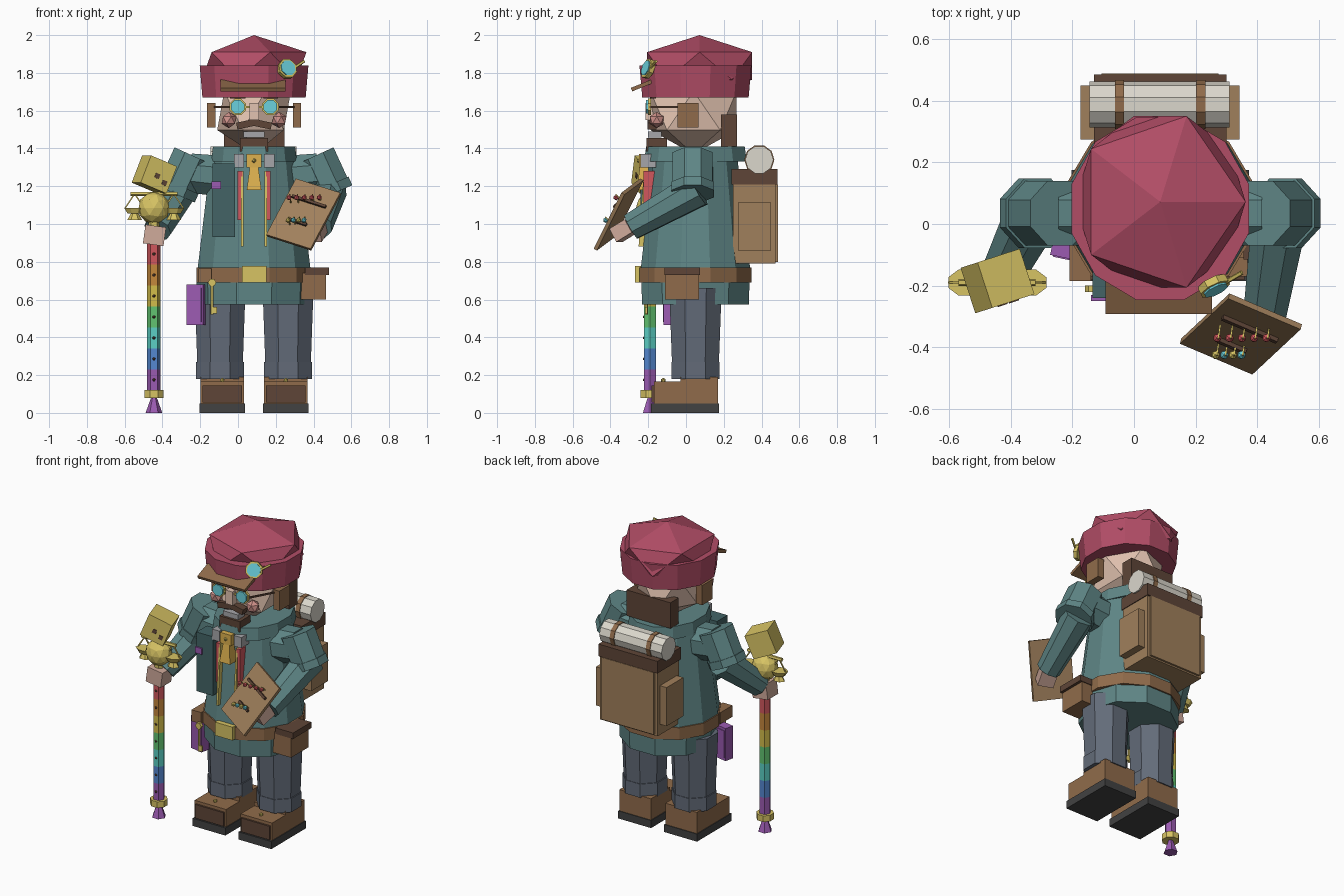
import bpy, bmesh, math
from mathutils import Vector as V, Matrix, Euler

if "Cube" in bpy.data.objects:
    bpy.data.objects.remove(bpy.data.objects["Cube"])

C, CY = 0.085, 0.05          # body axis
R = math.radians
COL = dict(teal='5F8585', dteal='456466', crimson='B04E66', skin='E2C2AF', pink='CC8F88', brown='8F6B4C',
           dark='5F473A', tan='9F7F5C', gold='D6C264', amber='DDB050', cyan='6BD0DC', purple='9A5BB0',
           slate='636B78', cream='DAD6CB', sole='444444', grey='A5A5A8', red='D0585E', orange='C4873F',
           yellow='D2BC4C', green='62C270', aqua='5CCFC4', blue='5587D0', hand='CFA99A')


def mat(c):
    if c not in bpy.data.materials:
        m = bpy.data.materials.new(c)
        h = COL[c]
        m.diffuse_color = [(int(h[i:i + 2], 16) / 255) ** 2.2 for i in (0, 2, 4)] + [1]
        m.use_nodes = True
        m.node_tree.nodes["Principled BSDF"].inputs["Base Color"].default_value = m.diffuse_color
    return bpy.data.materials[c]


def finish(name, bm, M, col):
    bmesh.ops.transform(bm, matrix=M, verts=bm.verts)
    me = bpy.data.meshes.new(name)
    bm.to_mesh(me)
    bm.free()
    me.materials.append(mat(col))
    ob = bpy.data.objects.new(name, me)
    bpy.context.collection.objects.link(ob)
    return ob


def box(name, loc, dims, col, rot=(0, 0, 0)):
    bm = bmesh.new()
    bmesh.ops.create_cube(bm, size=1)
    m = rot if isinstance(rot, Matrix) else Euler([R(a) for a in rot]).to_matrix()
    return finish(name, bm, Matrix.Translation(loc) @ m.to_4x4() @ Matrix.Diagonal((*dims, 1)), col)


def span(name, x, y, z, col):
    """Box from (min, max) pairs."""
    return box(name, [(a + b) / 2 for a, b in (x, y, z)], [b - a for a, b in (x, y, z)], col)


def tube(name, p, q, r1, r2, n, col):
    """Tapered prism from p to q."""
    p, q = V(p), V(q)
    bm = bmesh.new()
    bmesh.ops.create_cone(bm, cap_ends=True, segments=n, radius1=r1, radius2=r2, depth=(q - p).length)
    rot = (q - p).to_track_quat('Z', 'Y').to_matrix().to_4x4() @ Matrix.Rotation(math.pi / n, 4, 'Z')
    return finish(name, bm, Matrix.Translation((p + q) / 2) @ rot, col)


def ring(name, z0, z1, r0, r1, ky, n, col, cx=C, cy=CY):
    """Upright tapered prism, ky stretches it in y."""
    bm = bmesh.new()
    bmesh.ops.create_cone(bm, cap_ends=True, segments=n, radius1=r0, radius2=r1, depth=z1 - z0)
    M = Matrix.Translation((cx, cy, (z0 + z1) / 2)) @ Matrix.Diagonal((1, ky, 1, 1)) @ Matrix.Rotation(math.pi / n, 4, 'Z')
    return finish(name, bm, M, col)


def ico(name, loc, rad, col, sub=1):
    bm = bmesh.new()
    bmesh.ops.create_icosphere(bm, subdivisions=sub, radius=1)
    return finish(name, bm, Matrix.Translation(loc) @ Matrix.Diagonal((*rad, 1)), col)


# hat
ico('hat_crown', (C, 0.072, 1.837), (0.31, 0.327, 0.163), 'crimson')
ring('hat_band', 1.67, 1.84, 0.283, 0.298, 1.03, 12, 'crimson')
box('hat_visor', (0.08, -0.235, 1.733), (0.345, 0.115, 0.02), 'brown', (22, 0, 0))
n = V((0.42, -0.85, 0.32)).normalized()
c = V((0.26, -0.203, 1.822))
tube('hat_lens_rim', c - n * 0.015, c + n * 0.01, 0.054, 0.054, 8, 'gold')
tube('hat_lens', c, c + n * 0.016, 0.043, 0.043, 8, 'cyan')
tube('hat_lens_arm', c + V((0.03, 0.01, 0)), c + V((0.09, 0.045, 0.04)), 0.008, 0.008, 5, 'gold')

# head and face
ico('head', (C, 0.04, 1.6), (0.218, 0.268, 0.23), 'skin')
span('back_hair', (C - 0.16, C + 0.16), (0.185, 0.27), (1.41, 1.58), 'dark')
span('nose', (0.06, 0.11), (-0.215, -0.15), (1.55, 1.64), 'skin')
span('mouth', (0.03, 0.14), (-0.2, -0.13), (1.458, 1.49), 'grey')
span('beard', (0.01, 0.16), (-0.21, -0.1), (1.385, 1.455), 'dark')
for s in (-1, 1):
    x = C + s * 0.0865
    span('ear_muff', (C + s * 0.227 - 0.022, C + s * 0.227 + 0.022), (-0.045, 0.065), (1.51, 1.64), 'brown')
    tube('spectacle_rim', (x, -0.2, 1.62), (x, -0.185, 1.62), 0.047, 0.047, 8, 'gold')
    tube('spectacle_lens', (x, -0.212, 1.62), (x, -0.187, 1.62), 0.039, 0.039, 8, 'cyan')
    tube('spectacle_arm', (x + s * 0.04, -0.19, 1.62), (C + s * 0.21, -0.04, 1.62), 0.007, 0.007, 4, 'dark')
    ico('cheek', (C + s * 0.133, -0.155, 1.55), (0.043, 0.043, 0.043), 'pink')
    box('moustache', (C + s * 0.045, -0.18, 1.528), (0.095, 0.05, 0.036), 'dark', (0, s * 12, 0))
    span('eyebrow', (x - 0.04, x + 0.04), (-0.19, -0.16), (1.665, 1.69), 'dark')
tube('spectacle_bridge', (0.04, -0.195, 1.62), (0.13, -0.195, 1.62), 0.007, 0.007, 4, 'gold')

# coat
ring('coat_body', 0.74, 1.34, 0.312, 0.238, 0.97, 12, 'teal')
ring('coat_yoke', 1.33, 1.41, 0.235, 0.225, 1.2, 12, 'teal')
ring('coat_skirt', 0.575, 0.72, 0.3, 0.305, 0.99, 10, 'teal')
ring('belt', 0.69, 0.77, 0.316, 0.316, 0.97, 12, 'brown')
span('buckle', (0.02, 0.15), (-0.27, -0.23), (0.69, 0.778), 'gold')
span('coat_panel', (-0.135, -0.015), (-0.24, -0.13), (0.93, 1.32), 'dteal')
span('panel_badge', (-0.14, -0.09), (-0.25, -0.23), (1.185, 1.225), 'purple')
for s in (-1, 1):
    span('lapel_stripe', (C + s * 0.075 - 0.013, C + s * 0.075 + 0.013), (-0.225, -0.15), (1.02, 1.28), 'red')
    box('gold_trim', (C + s * 0.062, -0.222, 1.08), (0.013, 0.03, 0.4), 'gold', (-4, 0, 0))
    span('shirt_collar', (C + s * 0.08 - 0.027, C + s * 0.08 + 0.027), (-0.24, -0.16), (1.3, 1.37), 'grey')
tube('cravat', (C, -0.222, 1.18), (C, -0.222, 1.31), 0.055, 0.03, 4, 'amber')
span('cravat_knot', (C - 0.04, C + 0.04), (-0.25, -0.18), (1.3, 1.37), 'amber')
ico('cravat_pin', (C, -0.25, 1.335), (0.012,) * 3, 'gold')

# legs and boots
for s in (-1, 1):
    x = C + s * 0.18
    ring('trouser_leg', 0.2, 0.66, 0.128, 0.146, 1.03, 8, 'slate', x)
    ring('trouser_cuff', 0.18, 0.27, 0.138, 0.138, 1.0, 8, 'slate', x)
    x = C + s * 0.168
    span('boot_sole', (x - 0.12, x + 0.12), (-0.185, 0.175), (0, 0.05), 'sole')
    span('boot_toe', (x - 0.115, x + 0.115), (-0.17, 0.0), (0.05, 0.165), 'brown')
    span('boot_shaft', (x - 0.115, x + 0.115), (-0.03, 0.17), (0.05, 0.19), 'brown')
    span('toe_cap', (x - 0.105, x + 0.105), (-0.182, -0.16), (0.055, 0.145), 'dark')
    ico('boot_stud', (x, -0.12, 0.173), (0.013,) * 3, 'gold')

# arms
for s, wrist in ((-1, (-0.425, -0.16, 0.97)), (1, (0.425, -0.29, 0.985))):
    top, elbow = V((C + s * 0.325, 0.035, 1.362)), V((C + s * 0.415, 0.035, 1.165))
    tube('upper_arm', top, elbow, 0.114, 0.114, 8, 'teal')
    tube('elbow_cuff', elbow + V((-s * 0.018, 0, 0.04)), elbow + V((s * 0.002, 0, -0.005)), 0.122, 0.122, 8, 'teal')
    tube('shoulder', (C + s * 0.14, 0.035, 1.25), (C + s * 0.34, 0.035, 1.27), 0.118, 0.112, 8, 'teal')
    tube('forearm', elbow + V((-s * 0.02, 0.03, 0.02)), wrist, 0.1, 0.075, 8, 'teal')
box('staff_hand', (-0.442, -0.19, 0.94), (0.11, 0.11, 0.1), 'hand', (0, 8, 0))
box('tray_hand', (0.405, -0.33, 0.965), (0.1, 0.1, 0.08), 'hand', (30, 0, -20))

# staff
sx, sy = -0.445, -0.19
for i, k in enumerate(('purple', 'blue', 'aqua', 'green', 'yellow', 'orange', 'red')):
    z = 0.12 + i * 0.111
    ring('staff_segment', z, z + 0.111, 0.036, 0.036, 1, 6, k, sx, sy)
    ico('staff_stud', (sx, sy - 0.03, z + 0.055), (0.009,) * 3, 'dark')
ring('staff_tip', 0, 0.09, 0.044, 0.012, 1, 6, 'purple', sx, sy)
ring('staff_collar', 0.08, 0.12, 0.054, 0.054, 1, 8, 'gold', sx, sy)
ring('staff_neck', 0.89, 1.05, 0.03, 0.03, 1, 6, 'gold', sx, sy)
# scales and cube finial
ico('staff_orb', (sx, sy, 1.085), (0.085, 0.075, 0.085), 'gold', 2)
tube('scale_beam', (-0.57, sy, 1.16), (-0.32, sy, 1.16), 0.012, 0.012, 5, 'gold')
for x in (-0.547, -0.34):
    ring('scale_pan', 1.055, 1.085, 0.04, 0.06, 0.75, 8, 'gold', x, sy)
    ring('scale_pan_foot', 1.02, 1.055, 0.04, 0.02, 0.75, 6, 'gold', x, sy)
    for s in (-1, 1):
        tube('scale_chain', (x, sy, 1.16), (x + s * 0.053, sy, 1.08), 0.005, 0.005, 4, 'gold')
rc = Euler((0, R(22), R(18))).to_matrix()
cc = V((-0.443, -0.185, 1.262))
box('cube_finial', cc, (0.155,) * 3, 'gold', rc)
for o in ((-0.005, -0.075, -0.01), (0.045, -0.075, -0.03)):
    box('cube_mark', cc + rc @ V(o), (0.026, 0.012, 0.026), 'dark', rc)

# tray held in the other hand
u, w = V((0.235, -0.1, -0.075)).normalized(), V((0.16, 0.145, 0.295)).normalized()
n = u.cross(w).normalized()
w = n.cross(u)
rt = Matrix((u, w, n)).transposed()
tc = V((0.347, -0.357, 1.05))
box('tray', tc, (0.266, 0.366, 0.02), 'tan', rt)
for k, off, num, x0, z0, yy in (('red', 0.075, 5, 0.27, 1.14, -0.37), ('gold', -0.06, 4, 0.265, 1.02, -0.425)):
    box('tray_ledge', tc + w * off + n * 0.015, (0.2 if num > 4 else 0.1, 0.015, 0.02), 'dark', rt)
    for i in range(num):
        p = V((x0 + i * (0.04 if num > 4 else 0.028), yy, z0))
        ico('bead', p, (0.015,) * 3, 'cyan' if num == 4 and i % 2 else k)
        tube('bead_pin', p + V((0.004, -0.002, 0.018)), p - n * 0.05, 0.004, 0.004, 4, 'gold')

# backpack and bedroll
span('backpack', (C - 0.21, C + 0.21), (0.25, 0.475), (0.79, 1.25), 'tan')
span('backpack_flap', (C - 0.215, C + 0.215), (0.24, 0.485), (1.21, 1.29), 'dark')
span('backpack_back_panel', (C - 0.19, C + 0.19), (0.46, 0.488), (0.8, 1.21), 'tan')
for s in (-1, 1):
    x = C + s * 0.23
    span('side_pocket', (x - 0.028, x + 0.028), (0.275, 0.45), (0.86, 1.115), 'tan')
    x = C + s * 0.132
    tube('bedroll_strap', (x - 0.015, 0.388, 1.34), (x + 0.015, 0.388, 1.34), 0.08, 0.08, 10, 'brown')
tube('bedroll', (-0.145, 0.388, 1.34), (0.31, 0.388, 1.34), 0.075, 0.075, 10, 'cream')

# belt items
span('hip_pouch', (0.32, 0.465), (-0.11, 0.07), (0.6, 0.74), 'brown')
span('hip_pouch_flap', (0.355, 0.483), (-0.115, 0.075), (0.73, 0.77), 'dark')
box('hanging_book', (-0.222, -0.08, 0.572), (0.09, 0.06, 0.215), 'purple', (0, 0, -12))
box('book_spine', (-0.222, -0.08, 0.572), (0.07, 0.068, 0.18), 'purple', (0, 0, -12))
span('book_clip', (-0.21, -0.14), (-0.185, -0.06), (0.69, 0.765), 'brown')
tube('key_shaft', (-0.137, -0.21, 0.52), (-0.137, -0.21, 0.68), 0.008, 0.008, 5, 'gold')
tube('key_bow', (-0.137, -0.22, 0.69), (-0.137, -0.2, 0.69), 0.022, 0.022, 6, 'gold')
span('key_bit', (-0.137, -0.112), (-0.216, -0.204), (0.525, 0.56), 'gold')
